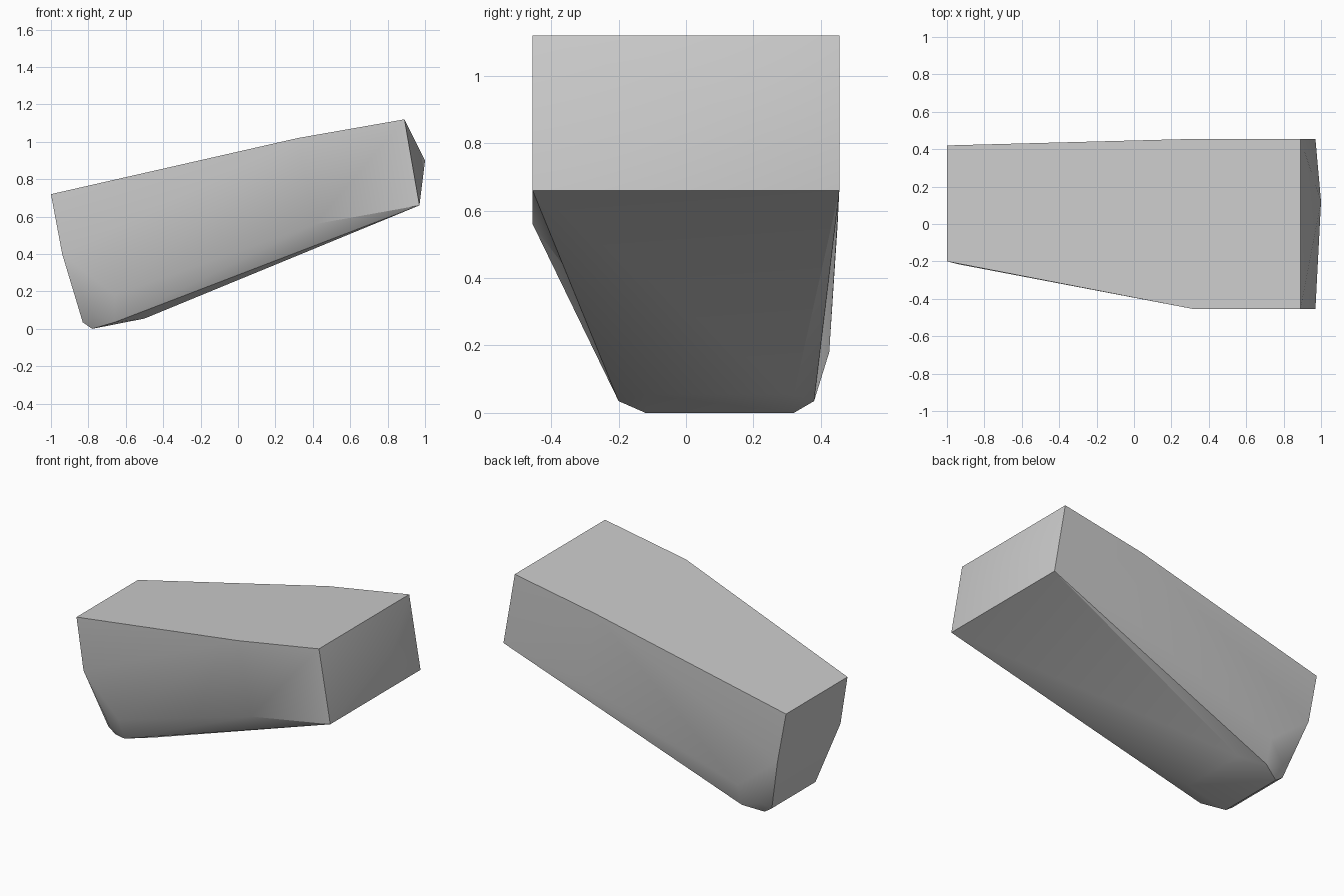
import bpy
import bmesh
import math

# Remove the default object
default = bpy.data.objects.get("Cube")
if default:
    bpy.data.objects.remove(default, do_unlink=True)


def make_material(name, colour):
    material = bpy.data.materials.new(name)
    material.use_nodes = True
    material.diffuse_color = colour
    shader = next(n for n in material.node_tree.nodes if n.type == "BSDF_PRINCIPLED")
    shader.inputs["Base Color"].default_value = colour
    return material


# Each rib joins a front and a back corner: x, front y, back y, z
top_ribs = [
    (-1.0, -0.2, 0.42, 0.72),
    (0.32, -0.455, 0.455, 1.02),
    (0.89, -0.455, 0.455, 1.12),
]
side_ribs = [
    (0.97, -0.455, 0.455, 0.66),
    (0.41, -0.455, 0.45, 0.56),
    (-0.94, -0.215, 0.42, 0.4),
    (-0.66, -0.265, 0.425, 0.18),
]
base_ribs = [
    (-0.78, -0.18, 0.38, 0.08),
    (-0.66, -0.2, 0.38, 0.035),
    (-0.83, -0.12, 0.32, 0.035),
    (-0.78, -0.12, 0.32, 0.0),
    (-0.5, -0.12, 0.32, 0.055),
]
end_peak = (1.0, 0.12, 0.9)


def build_hull(name, ribs, peak, material):
    """Wrap a closed convex skin round the ribs and the peak."""
    bm = bmesh.new()
    for x, front, back, z in ribs:
        bm.verts.new((x, front, z))
        bm.verts.new((x, back, z))
    bm.verts.new(peak)
    bmesh.ops.convex_hull(bm, input=bm.verts[:])

    # Drop points inside the skin and merge flat panels
    loose = [v for v in bm.verts if not v.link_faces]
    bmesh.ops.delete(bm, geom=loose, context="VERTS")
    bmesh.ops.dissolve_limit(bm, angle_limit=math.radians(0.5),
                             verts=bm.verts[:], edges=bm.edges[:])
    bmesh.ops.recalc_face_normals(bm, faces=bm.faces[:])

    mesh = bpy.data.meshes.new(name)
    bm.to_mesh(mesh)
    bm.free()
    mesh.materials.append(material)
    obj = bpy.data.objects.new(name, mesh)
    bpy.context.collection.objects.link(obj)
    return obj


# Tapered block with a chamfered lower end
grey = make_material("plain_grey", (0.6, 0.6, 0.6, 1.0))
block = build_hull("tapered_block", top_ribs + side_ribs + base_ribs, end_peak, grey)

# Smooth the shallow facets, keep the main edges sharp
bpy.ops.object.select_all(action="DESELECT")
block.select_set(True)
bpy.context.view_layer.objects.active = block
bpy.ops.object.shade_smooth_by_angle(angle=math.radians(30))
